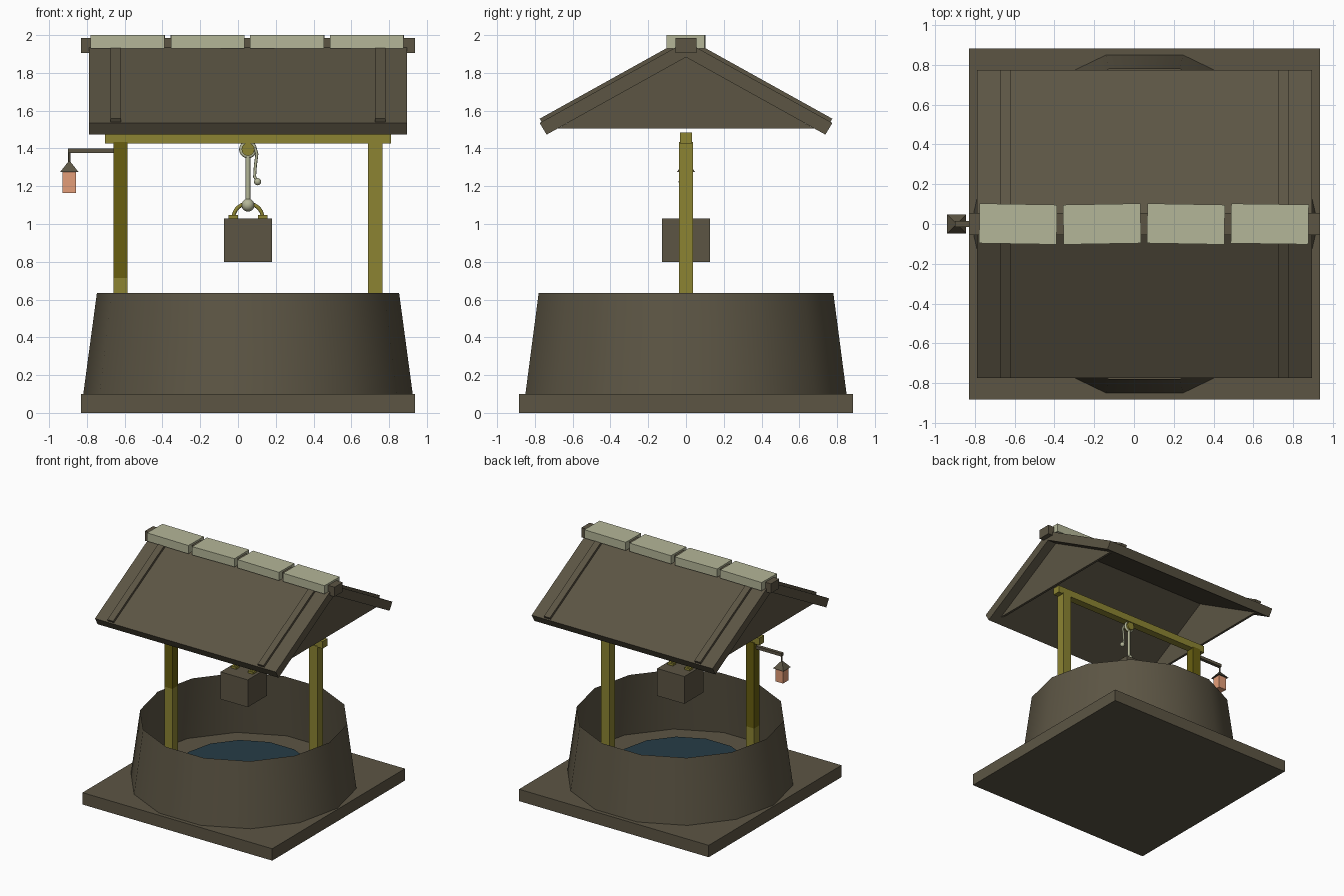
import bpy, bmesh, math
from mathutils import Vector

cube = bpy.data.objects.get("Cube")
if cube:
    bpy.data.objects.remove(cube, do_unlink=True)

CX = 0.053  # centre line of the well


def material(name, r, g, b):
    col = [(c / 255 / 12.92) if c < 11 else ((c / 255 + 0.055) / 1.055) ** 2.4
           for c in (r, g, b)] + [1]
    m = bpy.data.materials.new(name)
    m.use_nodes = True
    m.diffuse_color = col
    m.node_tree.nodes["Principled BSDF"].inputs["Base Color"].default_value = col
    return m


brown = material("weathered brown", 92, 85, 68)
olive = material("olive wood", 140, 132, 50)
dark_olive = material("dark olive wood", 104, 95, 16)
pale = material("pale stone", 180, 182, 152)
glow = material("lantern orange", 228, 157, 120)
blue = material("dark water", 38, 60, 70)


def finish(name, bm, mat, smooth=False):
    bmesh.ops.recalc_face_normals(bm, faces=bm.faces)
    me = bpy.data.meshes.new(name)
    bm.to_mesh(me)
    bm.free()
    me.materials.append(mat)
    ob = bpy.data.objects.new(name, me)
    bpy.context.collection.objects.link(ob)
    if smooth:
        bpy.ops.object.select_all(action='DESELECT')
        ob.select_set(True)
        bpy.context.view_layer.objects.active = ob
        bpy.ops.object.shade_smooth_by_angle(angle=math.radians(35))
    return ob


def box(name, x, y, z, mat):
    """Box from (min, max) pairs; its origin is at its centre."""
    bm = bmesh.new()
    bmesh.ops.create_cube(bm, size=1)
    bmesh.ops.scale(bm, vec=(x[1] - x[0], y[1] - y[0], z[1] - z[0]), verts=bm.verts)
    ob = finish(name, bm, mat)
    ob.location = (sum(x) / 2, sum(y) / 2, sum(z) / 2)
    return ob


def prism(name, profile, x0, x1, mat):
    """Extrude a (y, z) profile along x."""
    bm = bmesh.new()
    face = bm.faces.new([bm.verts.new((x0, y, z)) for y, z in profile])
    ext = bmesh.ops.extrude_face_region(bm, geom=[face])["geom"]
    bmesh.ops.translate(bm, vec=(x1 - x0, 0, 0),
                        verts=[v for v in ext if isinstance(v, bmesh.types.BMVert)])
    return finish(name, bm, mat)


def cone(name, r1, r2, z0, z1, mat, sides, caps=True, turn=0.0, x=CX, smooth=False):
    bm = bmesh.new()
    bmesh.ops.create_cone(bm, cap_ends=caps, segments=sides, radius1=r1, radius2=r2,
                          depth=z1 - z0)
    ob = finish(name, bm, mat, smooth)
    ob.location = (x, 0, (z0 + z1) / 2)
    ob.rotation_euler.z = turn
    return ob


def ball(name, x, z, r, mat, y=0):
    bm = bmesh.new()
    bmesh.ops.create_uvsphere(bm, u_segments=16, v_segments=10, radius=r)
    ob = finish(name, bm, mat, True)
    ob.location = (x, y, z)


def tube(name, points, r, mat, cyclic=False):
    """Round bar along a path of (x, y, z) points."""
    cu = bpy.data.curves.new(name, 'CURVE')
    cu.dimensions = '3D'
    cu.bevel_depth = r
    cu.bevel_resolution = 2
    cu.use_fill_caps = True
    sp = cu.splines.new('POLY')
    sp.points.add(len(points) - 1)
    for p, co in zip(sp.points, points):
        p.co = (*co, 1)
    sp.use_cyclic_u = cyclic
    cu.materials.append(mat)
    ob = bpy.data.objects.new(name, cu)
    bpy.context.collection.objects.link(ob)


def arc(x, z, r, a0, a1, n, y=0):
    angles = [math.radians(a0 + (a1 - a0) * i / n) for i in range(n + 1)]
    return [(x + r * math.cos(a), y, z + r * math.sin(a)) for a in angles]


# Base slab, thin tapered wall and water
box("base_slab", (-0.83, 0.937), (-0.883, 0.883), (0, 0.1), brown)
cone("well_wall", 0.872, 0.8, 0.1, 0.635, brown, 14, caps=False, smooth=True,
     turn=math.pi / 2)
cone("water", 0.52, 0.52, 0.1, 0.2, blue, 14, turn=math.pi / 2)

# Posts and cross beam
box("right_post_lower", (-0.66, -0.585), (-0.038, 0.038), (0.1, 0.715), olive)
box("right_post_upper", (-0.66, -0.585), (-0.038, 0.038), (0.715, 1.435), dark_olive)
box("left_post", (0.687, 0.765), (-0.038, 0.038), (0.1, 1.435), olive)
box("cross_beam", (-0.705, 0.81), (-0.032, 0.032), (1.425, 1.485), olive)

# Roof slopes with raised battens
slope = Vector((0.775, -0.43)).normalized()
normal = Vector((-slope.y, slope.x))
for side, label in ((-1, "front"), (1, "back")):
    def flip(pts):
        return [(side * y, z) for y, z in pts]
    prism(label + "_roof_slope",
          flip([(0, 1.965), (0.775, 1.535), (0.738, 1.473), (0, 1.883)]),
          -0.79, 0.895, brown)
    top, low = Vector((0.05, 1.937)), Vector((0.765, 1.54))
    rise = normal * 0.02
    for i, x in enumerate((-0.675, 0.725)):
        prism(f"{label}_batten_{i + 1}", flip([top, low, low + rise, top + rise]),
              x, x + 0.055, brown)

# Gable panels, ridge beam and ridge stones
for label, x in (("right", -0.71), ("left", 0.795)):
    prism(label + "_gable", [(-0.68, 1.505), (0.68, 1.505), (0, 1.885)],
          x, x + 0.02, brown)
box("ridge_beam", (-0.83, 0.937), (-0.055, 0.055), (1.905, 1.985), brown)
for i in range(4):
    x = -0.778 + i * 0.422
    stone = box(f"ridge_stone_{i + 1}", (x, x + 0.39), (-0.1, 0.1), (1.93, 2.0), pale)
    stone.rotation_euler.z = math.radians((-1, 1, -1, -0.8)[i])

# Pulley: hub, rim and crank
hub = cone("pulley_hub", 0.034, 0.034, 1.37, 1.42, olive, 16, smooth=True)
hub.rotation_euler.x = math.pi / 2
tube("pulley_rim", arc(CX, 1.395, 0.036, 0, 345, 23), 0.011, pale, cyclic=True)
tube("crank", [(0.09, -0.02, 1.405), (0.1, -0.02, 1.37), (0.092, -0.02, 1.31),
               (0.088, -0.02, 1.25), (0.105, -0.02, 1.225)], 0.008, pale)
ball("crank_knob", 0.104, 1.224, 0.019, pale, -0.02)

# Rope and bucket with its handle
tube("rope", [(CX, 0, 1.1), (CX, 0, 1.375)], 0.012, pale)
ball("rope_knot", CX, 1.1, 0.034, pale)
box("bucket", (-0.074, 0.18), (-0.127, 0.127), (0.8, 1.03), brown)
tube("bucket_handle", arc(CX, 1.03, 0.078, 0, 180, 14), 0.01, olive)
for i, x in enumerate((-0.025, 0.131)):
    box(f"handle_lug_{i + 1}", (x - 0.024, x + 0.024), (-0.022, 0.022), (1.03, 1.048), olive)

# Hanging lantern
LX = -0.893
box("lantern_arm", (-0.9, -0.66), (-0.014, 0.014), (1.375, 1.4), brown)
tube("lantern_hook", [(LX, 0, 1.32), (LX, 0, 1.385)], 0.006, brown)
cone("lantern_cap", 0.069, 0.008, 1.275, 1.33, brown, 4, turn=math.pi / 4, x=LX)
box("lantern_glass", (LX - 0.036, LX + 0.036), (-0.036, 0.036), (1.165, 1.275), glow)
